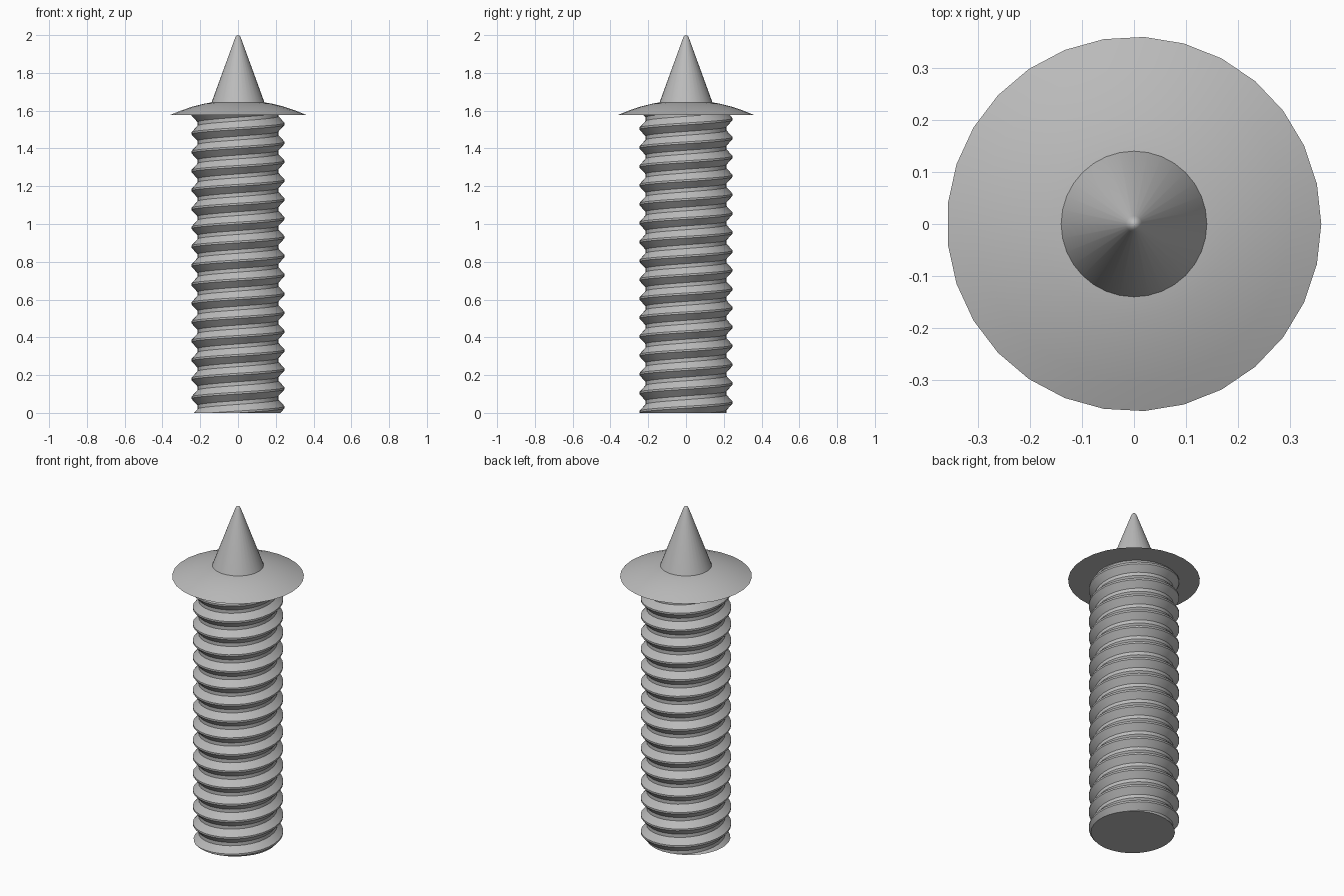
import bpy, bmesh, math
from mathutils import Vector

cube = bpy.data.objects.get("Cube")
if cube:
    bpy.data.objects.remove(cube, do_unlink=True)

steel = bpy.data.materials.new("grey_steel")
steel.use_nodes = True
GREY = (0.5, 0.5, 0.5, 1)
steel.diffuse_color = GREY
steel.node_tree.nodes["Principled BSDF"].inputs["Base Color"].default_value = GREY

SEAT = 1.578      # underside of the flange
PITCH = 0.1
STEPS = 32        # thread segments per turn
AXIS = Vector((0, 0, 1))


def finish(name, bm, angle):
    bmesh.ops.recalc_face_normals(bm, faces=bm.faces)
    mesh = bpy.data.meshes.new(name)
    bm.to_mesh(mesh)
    bm.free()
    obj = bpy.data.objects.new(name, mesh)
    bpy.context.collection.objects.link(obj)
    mesh.materials.append(steel)
    bpy.ops.object.select_all(action="DESELECT")
    obj.select_set(True)
    bpy.context.view_layer.objects.active = obj
    bpy.ops.object.shade_smooth_by_angle(angle=math.radians(angle))
    return obj


def profile_edges(bm, profile):
    verts = [bm.verts.new((r, 0, z)) for r, z in profile]
    return verts + [bm.edges.new(pair) for pair in zip(verts, verts[1:])]


def lathe(name, profile, sides, angle=30):
    bm = bmesh.new()
    bmesh.ops.spin(bm, geom=profile_edges(bm, profile), cent=(0, 0, 0),
                   axis=AXIS, angle=math.tau, steps=sides)
    bmesh.ops.remove_doubles(bm, verts=bm.verts, dist=0.0005)
    return finish(name, bm, angle)


# Threaded shaft: one tooth swept along a right-handed helix, cut flat at both ends
ROOT, CREST = 0.215, 0.247
tooth = [(ROOT, 0), (ROOT, 0.02), (CREST, 0.055), (CREST, 0.065), (ROOT, PITCH)]
start = -2 * PITCH - 0.03
turns = 20
bm = bmesh.new()
bmesh.ops.spin(bm, geom=profile_edges(bm, [(r, z + start) for r, z in tooth]),
               cent=(0, 0, 0), axis=AXIS, dvec=(0, 0, PITCH / STEPS),
               angle=math.tau * turns, steps=STEPS * turns)
bmesh.ops.remove_doubles(bm, verts=bm.verts, dist=0.0005)
for height, normal in ((0, -AXIS), (SEAT + 0.002, AXIS)):
    cut = bmesh.ops.bisect_plane(bm, geom=bm.verts[:] + bm.edges[:] + bm.faces[:],
                                 plane_co=(0, 0, height), plane_no=normal,
                                 clear_outer=True)
    rim = [e for e in cut["geom_cut"] if isinstance(e, bmesh.types.BMEdge)]
    bmesh.ops.holes_fill(bm, edges=rim, sides=0)
finish("threaded_shaft", bm, 25)

# Domed flange with a flat underside
lathe("flange", [(0, SEAT), (0.36, SEAT), (0.30, 1.602), (0.24, 1.622),
                 (0.18, 1.637), (0.12, 1.647), (0, 1.65)], 29)

# Pointed spike with a slightly rounded tip
lathe("spike", [(0, 1.63), (0.145, 1.63), (0.0155, 1.985), (0.011, 1.994),
                (0.005, 1.999), (0, 2.0)], 32, 50)
